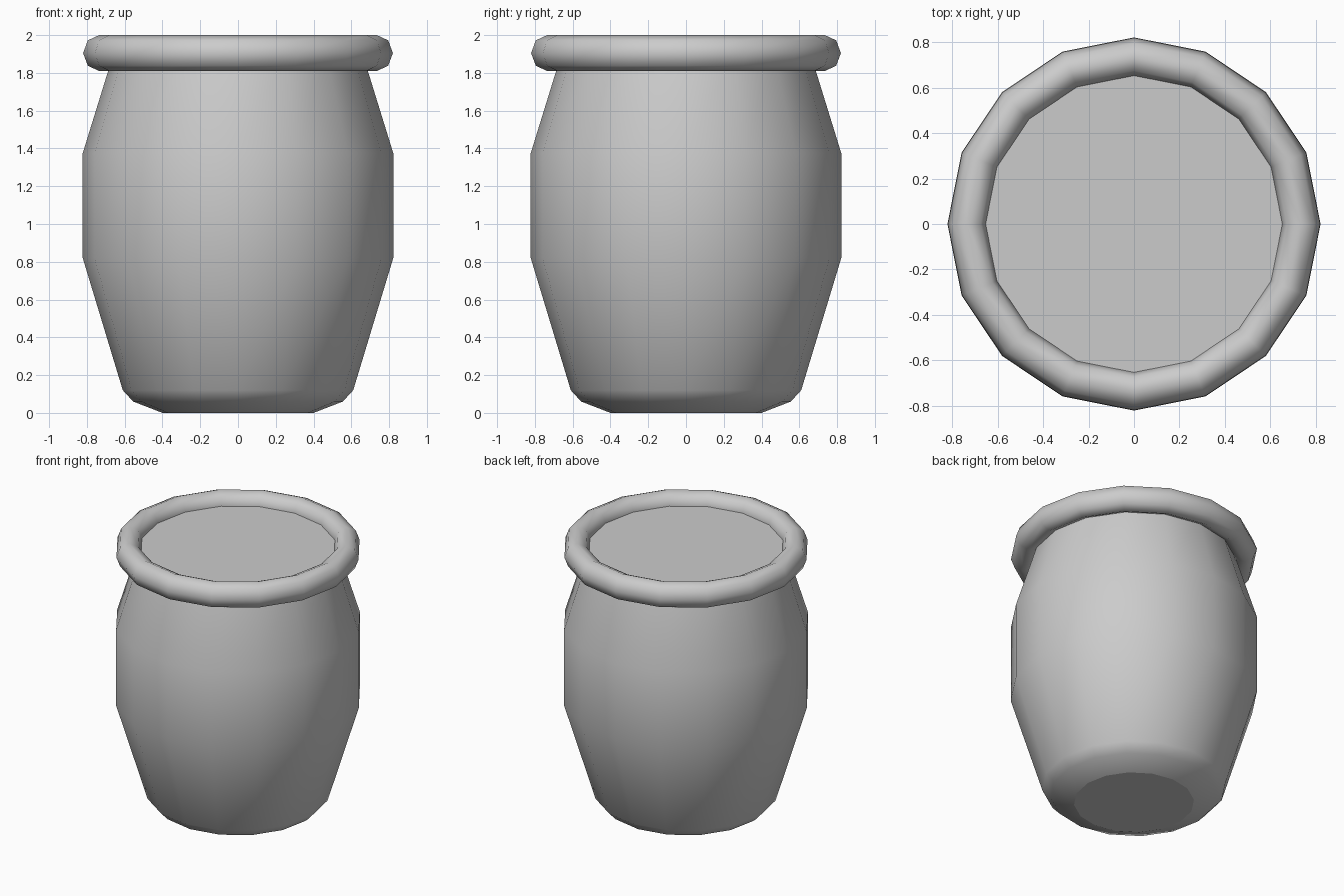
import bpy, bmesh, math

if "Cube" in bpy.data.objects:
    bpy.data.objects.remove(bpy.data.objects["Cube"])

SIDES = 16


def lathe(name, profile, closed=False):
    """Spin (radius, z) points around z; open profiles get end caps."""
    bm = bmesh.new()
    rings = []
    for r, z in profile:
        rings.append([bm.verts.new((r * math.cos(2 * math.pi * i / SIDES),
                                    r * math.sin(2 * math.pi * i / SIDES), z))
                      for i in range(SIDES)])
    pairs = list(zip(rings, rings[1:]))
    if closed:
        pairs.append((rings[-1], rings[0]))
    for a, b in pairs:
        for i in range(SIDES):
            j = (i + 1) % SIDES
            bm.faces.new((a[i], a[j], b[j], b[i])).smooth = True
    if not closed:
        bm.faces.new(rings[0][::-1])
        bm.faces.new(rings[-1])
    bmesh.ops.recalc_face_normals(bm, faces=bm.faces[:])
    mesh = bpy.data.meshes.new(name)
    bm.to_mesh(mesh)
    bm.free()
    obj = bpy.data.objects.new(name, mesh)
    bpy.context.collection.objects.link(obj)
    return obj


# Jar body: rounded foot, bulging wall, flat surface at the mouth
lathe("jar_body", [(0.40, 0.0), (0.555, 0.06), (0.61, 0.12),
                   (0.822, 0.82), (0.822, 1.375), (0.655, 1.915)])

# Thick rolled rim around the mouth
rim = [(0.735 + 0.085 * math.cos(k * math.pi / 4),
        1.905 + 0.095 * math.sin(k * math.pi / 4)) for k in range(8)]
lathe("jar_rim", rim, closed=True)
